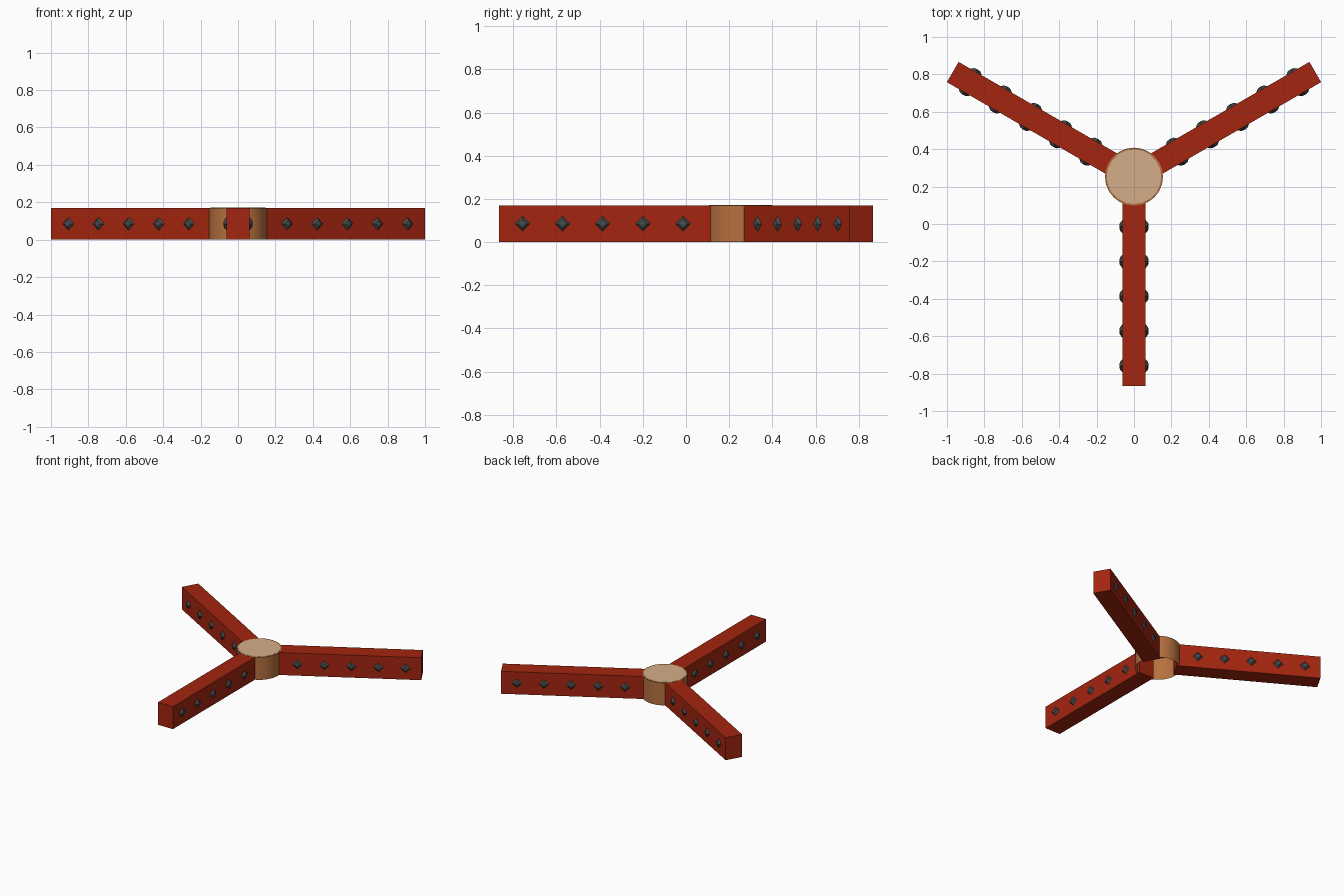
import bpy, bmesh, math
from mathutils import Matrix, Vector

if "Cube" in bpy.data.objects:
    bpy.data.objects.remove(bpy.data.objects["Cube"])

CY = 0.253           # hub centre on y
H = 0.17             # height
HALF = 0.0625        # half arm width
START, END = 0.12, 1.119


def material(name, rgb):
    m = bpy.data.materials.new(name)
    m.diffuse_color = (*rgb, 1.0)
    m.use_nodes = True
    m.node_tree.nodes["Principled BSDF"].inputs["Base Color"].default_value = m.diffuse_color
    return m


red = material("red paint", (0.37, 0.018, 0.005))
orange = material("orange wood", (0.47, 0.165, 0.05))
tan = material("pale tan", (0.66, 0.42, 0.25))
grey = material("dark grey metal", (0.06, 0.07, 0.07))


def finish(name, bm, mat, matrix=Matrix()):
    bmesh.ops.transform(bm, matrix=matrix, verts=bm.verts)
    me = bpy.data.meshes.new(name)
    bm.to_mesh(me)
    bm.free()
    me.materials.append(mat)
    ob = bpy.data.objects.new(name, me)
    bpy.context.collection.objects.link(ob)
    return ob


def ring(bm, n, r, z):
    return [bm.verts.new((r * math.cos(2 * math.pi * i / n),
                          r * math.sin(2 * math.pi * i / n), z)) for i in range(n)]


def bridge(bm, a, b):
    n = len(a)
    for i in range(n):
        j = (i + 1) % n
        bm.faces.new((a[i], a[j], b[j], b[i]))


# Hub: smooth-sided drum, open underneath
bm = bmesh.new()
low, high = ring(bm, 24, 0.155, 0), ring(bm, 24, 0.155, H)
bridge(bm, low, high)
bm.faces.new(high)
hub = finish("hub", bm, orange, Matrix.Translation((0, CY, 0)))
bpy.context.view_layer.objects.active = hub
hub.select_set(True)
bpy.ops.object.shade_smooth_by_angle(angle=math.radians(35))

# Pale disc on the hub, leaving a thin rim
bm = bmesh.new()
low, high = ring(bm, 20, 0.146, H), ring(bm, 20, 0.146, H + 0.001)
bridge(bm, low, high)
bm.faces.new(high)
finish("hub_cap", bm, tan, Matrix.Translation((0, CY, 0)))


def add_stud(bm, r, side):
    """Faceted diamond stud on one side face of an arm lying along +x."""
    tmp = bmesh.new()
    base, mid = ring(tmp, 4, 0.037, -0.002), ring(tmp, 4, 0.02, 0.013)
    tip = tmp.verts.new((0, 0, 0.016))
    bridge(tmp, base, mid)
    for i in range(4):
        tmp.faces.new((mid[i], mid[(i + 1) % 4], tip))
    place = (Matrix.Translation((r, side * HALF, H / 2))
             @ Matrix.Rotation(-side * math.pi / 2, 4, 'X'))
    bmesh.ops.transform(tmp, matrix=place, verts=tmp.verts)
    me = bpy.data.meshes.new("stud_part")
    tmp.to_mesh(me)
    tmp.free()
    bm.from_mesh(me)
    bpy.data.meshes.remove(me)


# Three arms with five studs on each side
for name, angle in (("front", -90), ("right", 30), ("left", 150)):
    spin = Matrix.Translation((0, CY, 0)) @ Matrix.Rotation(math.radians(angle), 4, 'Z')
    bm = bmesh.new()
    bmesh.ops.create_cube(bm, size=1, matrix=Matrix.Translation(
        ((START + END) / 2, 0, (H - 0.0005) / 2)) @ Matrix.Diagonal(
        (END - START, 2 * HALF, H - 0.0005, 1)))
    finish(name + "_arm", bm, red, spin)

    bm = bmesh.new()
    for i in range(5):
        for side in (-1, 1):
            add_stud(bm, 0.267 + 0.186 * i, side)
    finish(name + "_arm_studs", bm, grey, spin)
